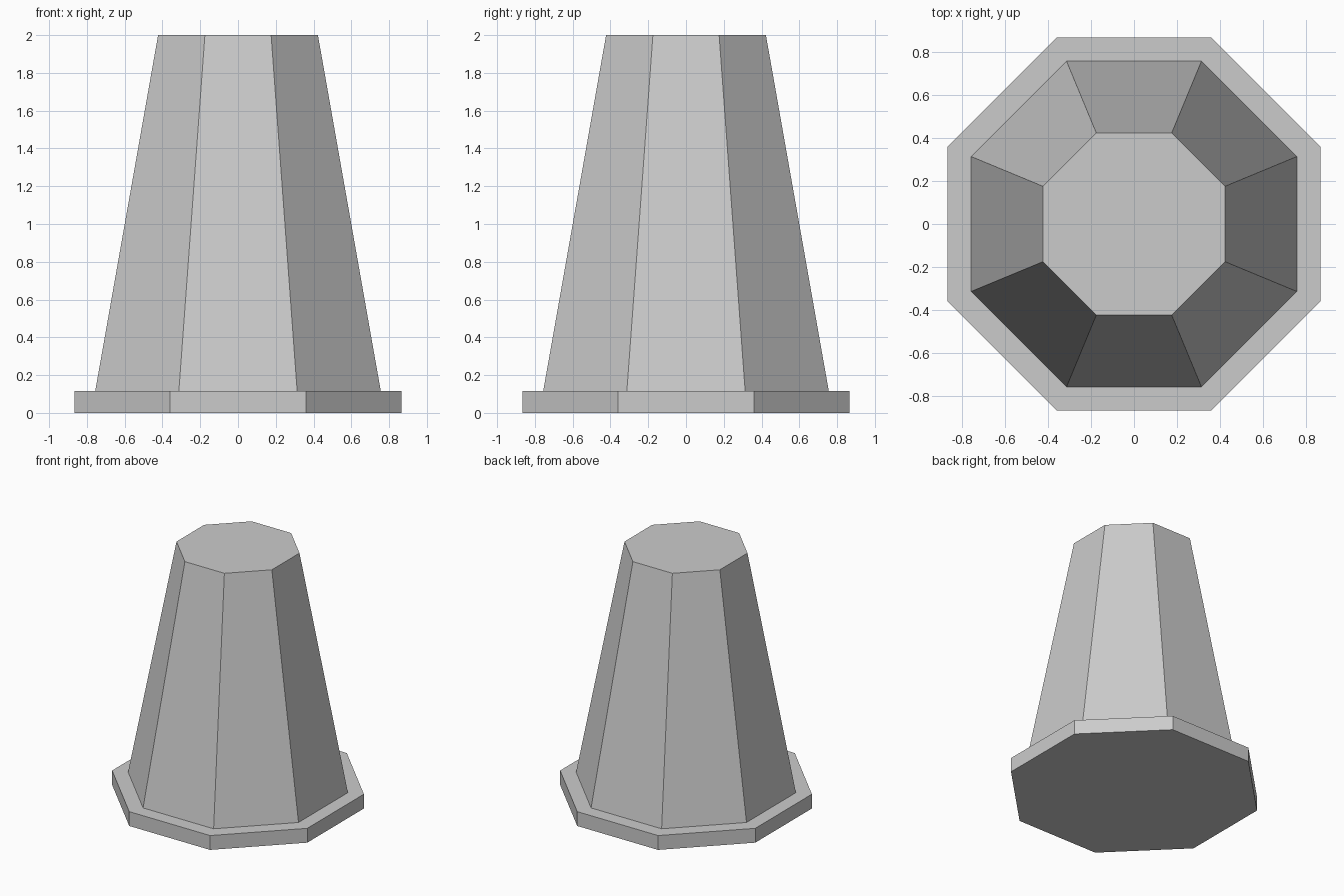
import bpy
import math

cube = bpy.data.objects.get("Cube")
if cube:
    bpy.data.objects.remove(cube, do_unlink=True)

GREY = (0.6, 0.6, 0.6, 1)
mat = bpy.data.materials.new("plain_grey")
mat.use_nodes = True
mat.diffuse_color = GREY
mat.node_tree.nodes["Principled BSDF"].inputs["Base Color"].default_value = GREY


def octagon_frustum(name, half_bottom, half_top, z0, z1):
    """Eight-sided solid with flats facing the axes; sizes are centre to flat."""
    to_corner = 1 / math.cos(math.pi / 8)
    bpy.ops.mesh.primitive_cone_add(
        vertices=8, radius1=half_bottom * to_corner, radius2=half_top * to_corner,
        depth=z1 - z0, location=(0, 0, (z0 + z1) / 2), rotation=(0, 0, math.pi / 8))
    obj = bpy.context.object
    obj.name = name
    bpy.ops.object.transform_apply(location=True, rotation=True, scale=True)
    obj.data.materials.append(mat)
    return obj


# Flat base slab and the tapered column standing on it
octagon_frustum("base_slab", 0.866, 0.866, 0, 0.115)
octagon_frustum("tapered_column", 0.756, 0.423, 0.115, 2)
